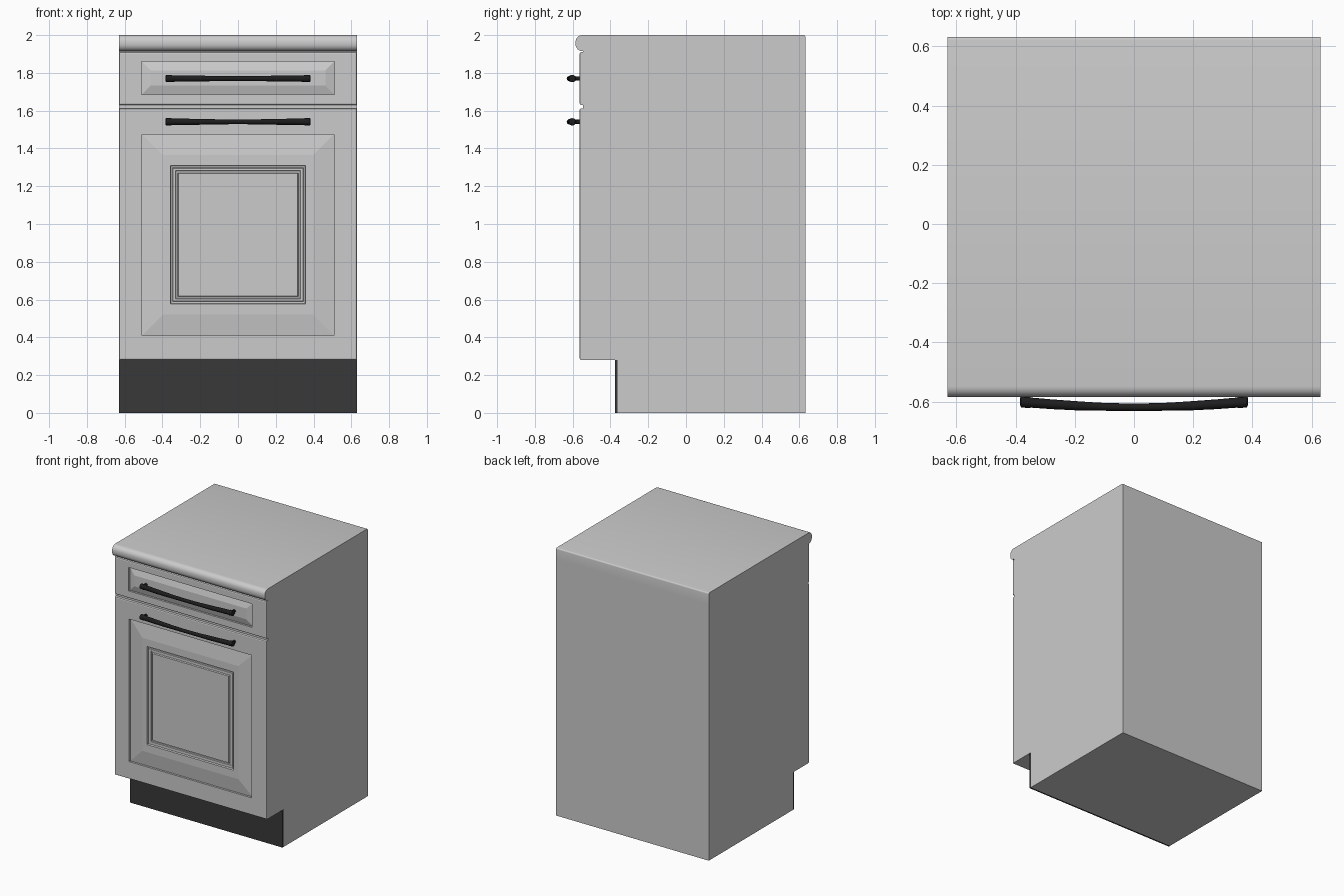
import bpy, bmesh
from math import sin, cos, pi

if "Cube" in bpy.data.objects:
    bpy.data.objects.remove(bpy.data.objects["Cube"])

W = 0.631  # half width


def material(name, v):
    m = bpy.data.materials.new(name)
    m.diffuse_color = (v, v, v, 1)
    m.use_nodes = True
    m.node_tree.nodes["Principled BSDF"].inputs["Base Color"].default_value = m.diffuse_color
    return m


def finish(bm, name, mat=None, smooth=False):
    bmesh.ops.recalc_face_normals(bm, faces=bm.faces)
    me = bpy.data.meshes.new(name)
    bm.to_mesh(me)
    bm.free()
    ob = bpy.data.objects.new(name, me)
    bpy.context.collection.objects.link(ob)
    if mat:
        me.materials.append(mat)
    if smooth:
        bpy.ops.object.select_all(action='DESELECT')
        ob.select_set(True)
        bpy.context.view_layer.objects.active = ob
        bpy.ops.object.shade_smooth_by_angle(angle=0.6)
    return ob


def loft(bm, rings):
    # bridge closed rings of equal length and cap both ends
    loops = [[bm.verts.new(p) for p in r] for r in rings]
    n = len(loops[0])
    for a, b in zip(loops, loops[1:]):
        for i in range(n):
            j = (i + 1) % n
            bm.faces.new((a[i], a[j], b[j], b[i]))
    bm.faces.new(loops[0][::-1])
    bm.faces.new(loops[-1])


def extrude_x(name, profile, half, mat=None, smooth=False):
    bm = bmesh.new()
    loft(bm, [[(x, y, z) for y, z in profile] for x in (-half, half)])
    return finish(bm, name, mat, smooth)


def arc(cy, cz, r, a0, a1, n=6):
    return [(cy + r * cos(a0 + (a1 - a0) * i / n), cz + r * sin(a0 + (a1 - a0) * i / n))
            for i in range(n + 1)]


def front_panel(name, hw, z0, z1, steps):
    # concentric rectangles: (side inset, bottom inset, top inset, y)
    rings = []
    for s, b, t, y in steps:
        x = hw - s
        rings.append([(-x, y, z0 + b), (x, y, z0 + b), (x, y, z1 - t), (-x, y, z1 - t)])
    bm = bmesh.new()
    loft(bm, rings)
    return finish(bm, name)


def bow_handle(name, z, mat):
    bm = bmesh.new()
    # bowed bar, thicker at its ends
    half = [(0.385, 0.013), (0.381, 0.019), (0.355, 0.0195), (0.348, 0.017),
            (0.28, 0.0165), (0.2, 0.0155), (0.12, 0.0135), (0.06, 0.013)]
    pts = [(-x, r) for x, r in half] + [(0, 0.0125)] + half[::-1]
    seg = 16
    rings = []
    for x, r in pts:
        cy = -0.619 + 0.019 * (x / 0.385) ** 2
        rings.append([(x, cy + r * cos(2 * pi * i / seg), z + r * sin(2 * pi * i / seg))
                      for i in range(seg)])
    loft(bm, rings)
    # mounting posts
    for x in (-0.365, 0.365):
        loft(bm, [[(x + 0.011 * cos(2 * pi * i / seg), y, z + 0.011 * sin(2 * pi * i / seg))
                   for i in range(seg)] for y in (-0.55, -0.6)])
    return finish(bm, name, mat, True)


dark = material("dark_plinth", 0.04)
black = material("black_handle", 0.012)

# cabinet body with toe recess
extrude_x("cabinet_body", [(-0.362, 0), (0.632, 0), (0.632, 1.92), (-0.545, 1.92),
                           (-0.545, 0.28), (-0.362, 0.28)], W)

# toe kick board
extrude_x("toe_kick", [(-0.376, 0), (-0.362, 0), (-0.362, 0.279), (-0.376, 0.279)], W, dark)

# worktop with rounded front edge and eased back edge
worktop = (arc(-0.548, 1.963, 0.037, pi / 2, pi) + arc(-0.548, 1.952, 0.037, pi, 1.5 * pi)
           + [(0.632, 1.915)] + arc(0.622, 1.99, 0.01, 0, pi / 2, 4))
extrude_x("worktop", [(y, z if z < 1.99 else 2.0 - (2.0 - z)) for y, z in worktop], W, None, True)

# rounded outer edge shared by both fronts
F = -0.563
edge = [(0, 0, 0, -0.543), (0, 0, 0, F + 0.008), (0.0025, 0.0025, 0.0025, F + 0.0025),
        (0.008, 0.008, 0.008, F)]

# drawer front with raised field
front_panel("drawer_front", 0.629, 1.63, 1.91, edge + [
    (0.119, 0.055, 0.05, F), (0.119, 0.055, 0.05, F + 0.014),
    (0.166, 0.102, 0.097, F)])

# door front with raised field and inner moulding groove
door = edge + [(0.122, 0.13, 0.137, F), (0.122, 0.13, 0.137, F + 0.015),
               (0.232, 0.24, 0.247, F)]
for d, y in ((0, F), (0.003, F + 0.013), (0.012, F + 0.013), (0.015, F + 0.006),
             (0.027, F + 0.006), (0.03, F + 0.013), (0.039, F + 0.013), (0.042, F + 0.002)):
    door.append((0.271 + d, 0.297 + d, 0.302 + d, y))
front_panel("door_front", 0.629, 0.28, 1.612, door)

# handles
bow_handle("drawer_handle", 1.77, black)
bow_handle("door_handle", 1.541, black)
